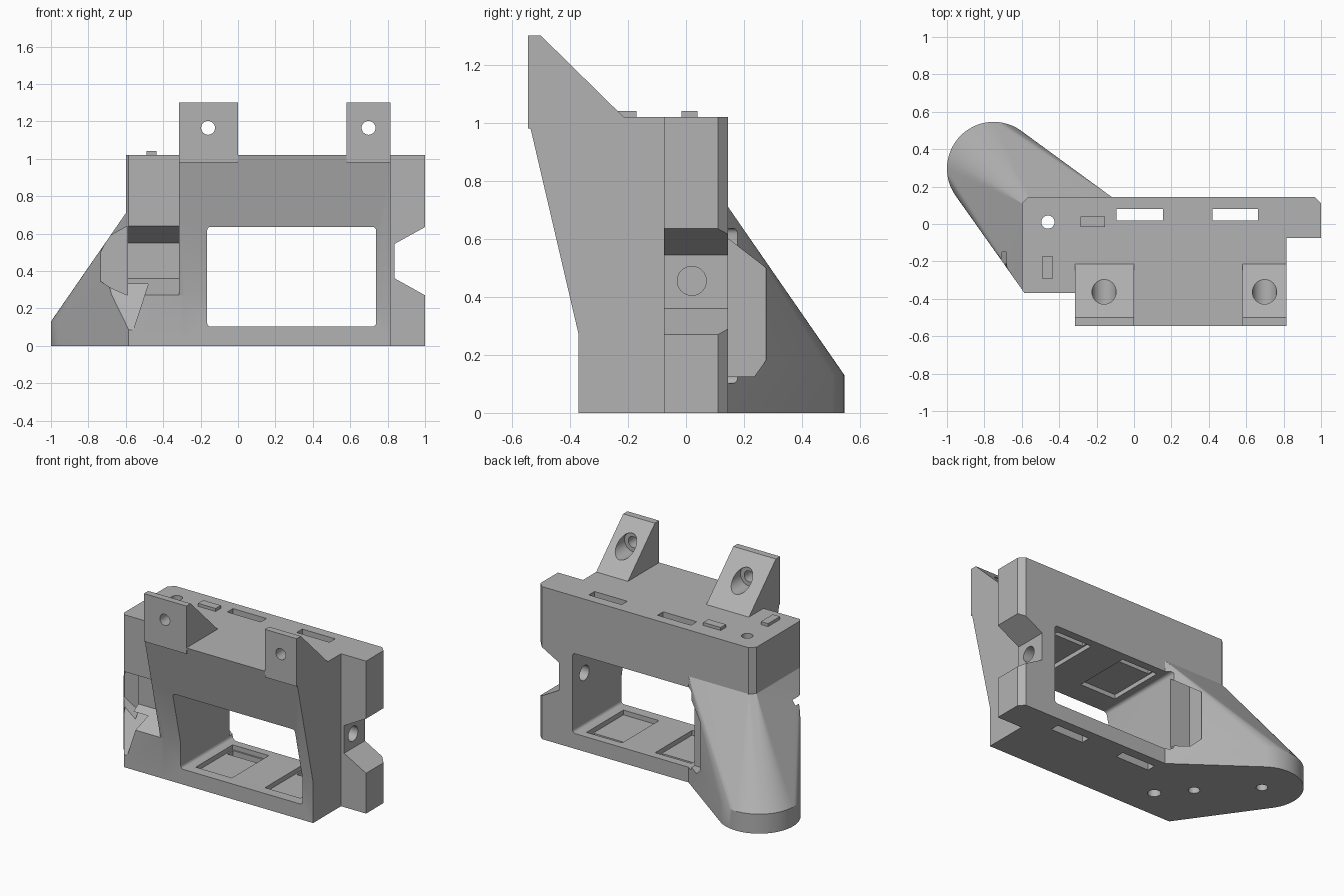
import bpy, bmesh, math
from mathutils import Matrix, Vector

if "Cube" in bpy.data.objects:
    bpy.data.objects.remove(bpy.data.objects["Cube"])

mat = bpy.data.materials.new("light_grey_plastic")
mat.use_nodes = True
GREY = (0.45, 0.45, 0.45, 1)
mat.diffuse_color = GREY
mat.node_tree.nodes["Principled BSDF"].inputs["Base Color"].default_value = GREY


def make(name, bm):
    bmesh.ops.recalc_face_normals(bm, faces=bm.faces)
    me = bpy.data.meshes.new(name)
    bm.to_mesh(me)
    bm.free()
    me.materials.append(mat)
    ob = bpy.data.objects.new(name, me)
    bpy.context.collection.objects.link(ob)
    return ob


def prism(name, pts, axis, a, b, rounding=0):
    """Extrude a 2D outline along an axis from a to b."""
    place = {"x": lambda p: (a, p[0], p[1]),
             "y": lambda p: (p[0], a, p[1]),
             "z": lambda p: (p[0], p[1], a)}[axis]
    i = "xyz".index(axis)
    bm = bmesh.new()
    face = bm.faces.new([bm.verts.new(place(p)) for p in pts])
    ext = bmesh.ops.extrude_face_region(bm, geom=[face])
    for v in ext["geom"]:
        if isinstance(v, bmesh.types.BMVert):
            v.co[i] = b
    if rounding:
        sides = [e for e in bm.edges
                 if abs(e.verts[0].co[i] - e.verts[1].co[i]) > 1e-4]
        bmesh.ops.bevel(bm, geom=sides, offset=rounding, segments=4,
                        profile=0.5, affect="EDGES")
    return make(name, bm)


def box(name, x, y, z, rounding=0):
    pts = [(x[0], z[0]), (x[1], z[0]), (x[1], z[1]), (x[0], z[1])]
    return prism(name, pts, "y", y[0], y[1], rounding)


def rod(name, axis, centre, r, a, b, sides=32):
    ring = [(centre[0] + r * math.cos(math.tau * k / sides),
             centre[1] + r * math.sin(math.tau * k / sides)) for k in range(sides)]
    return prism(name, ring, axis, a, b)


def hull(name, points):
    bm = bmesh.new()
    for p in points:
        bm.verts.new(p)
    res = bmesh.ops.convex_hull(bm, input=bm.verts)
    junk = {g for g in res["geom_interior"] if isinstance(g, bmesh.types.BMVert)}
    bmesh.ops.delete(bm, geom=list(junk), context="VERTS")
    bmesh.ops.dissolve_limit(bm, angle_limit=0.01, verts=bm.verts, edges=bm.edges)
    return make(name, bm)


def combine(target, other, op):
    bpy.context.view_layer.objects.active = target
    mod = target.modifiers.new(op, "BOOLEAN")
    mod.operation, mod.solver, mod.object = op, "EXACT", other
    bpy.ops.object.modifier_apply(modifier=mod.name)
    bpy.data.objects.remove(other)


# Leaning central body
body = prism("bracket_body", [(-.37, 0), (.145, 0), (.145, 1.02), (-.545, 1.02),
                              (-.37, .27)], "x", -.315, .815)

# Mounting ears on the top front edge
ear = [(-.545, .98), (-.545, 1.3), (-.5, 1.3), (-.215, 1.02), (-.215, .98)]
parts = [prism("ear", ear, "x", x0, x1) for x0, x1 in ((-.315, 0), (.58, .815))]

# Left block and right flange, with chamfered corners
parts.append(prism("left_block", [(-.28, -.37), (-.585, -.37), (-.6, -.35), (-.6, .11),
                                  (-.565, .145), (-.28, .145)], "z", 0, 1.02))
parts.append(prism("right_flange", [(.78, -.075), (1, -.075), (1, .11), (.965, .145),
                                    (.78, .145)], "z", 0, 1.02))

# Rounded splayed foot
plan = [(-.12, .1449), (-.565, .1449), (-.599, .11), (-.599, -.35), (-.3, .1)]
foot = [(x, y, z) for x, y in plan for z in (0, .71)]
for k in range(64):
    t = math.tau * k / 64
    foot += [(-.75 + .25 * math.cos(t), .296 + .25 * math.sin(t), z) for z in (0, .13)]
parts.append(hull("foot", foot))

# Locating tabs on top
parts.append(box("tab", (-.285, -.155), (-.015, .04), (1, 1.04)))
parts.append(box("tab", (-.488, -.435), (-.295, -.17), (1, 1.04)))
for p in parts:
    combine(body, p, "UNION")

# Window, right notch and left front notch
cuts = [
    box("window", (-.165, .738), (-.8, .8), (.102, .636), .02),
    prism("right_notch", [(1.1, .214), (.838, .36), (.838, .545), (1.1, .69)],
          "y", -.2, .3),
    prism("left_notch", [(-.47, .214), (-.21, .36), (-.21, .55), (-.47, .695)],
          "x", -.65, -.315),
    # Pockets in the foot
    prism("front_pocket", [(-.59, .27), (-.68, .31), (-.735, .345), (-.735, .5),
                           (-.69, .585), (-.59, .64)], "y", -.6, -.15),
    prism("rear_pocket", [(.1451, .125), (.235, .125), (.275, .18), (.275, .5),
                          (.1451, .6)], "x", -.31, .1),
    # Tapered tool ramp below the front notch
    hull("tool_ramp", [(-.69, -.2, .33), (-.48, -.2, .33), (-.69, -.45, .33),
                       (-.48, -.45, .33), (-.63, -.38, .08), (-.565, -.38, .07),
                       (-.63, -.45, .08), (-.565, -.45, .07)]),
    # Screw holes
    rod("side_hole", "x", (.02, .455), .05, .7, 1.1),
    rod("post_hole", "z", (-.46, .01), .035, -.1, 1.2),
    rod("base_hole", "z", (-.3, -.17), .04, -.1, .09),
    rod("foot_hole", "z", (-.75, .296), .035, -.1, .1),
]
for x in (-.16, .698):
    cuts.append(rod("ear_hole", "y", (x, 1.165), .037, -.7, 0))
    cuts.append(rod("ear_counterbore", "y", (x, 1.165), .065, -.44, 0))

# Strap slots and the shallow recesses above and below them
for x0, x1 in ((-.093, .155), (.42, .663)):
    cuts.append(box("slot", (x0, x1), (.02, .08), (-.1, 1.2)))
    for z in ((.07, .2), (.55, .665)):
        cuts.append(box("recess", (x0 - .01, x1 + .01), (-.3, .09), z))
for c in cuts:
    combine(body, c, "DIFFERENCE")

# Smooth the curved faces, keep edges crisp
bpy.ops.object.select_all(action="DESELECT")
body.select_set(True)
bpy.context.view_layer.objects.active = body
bpy.ops.object.shade_smooth_by_angle(angle=math.radians(25))
